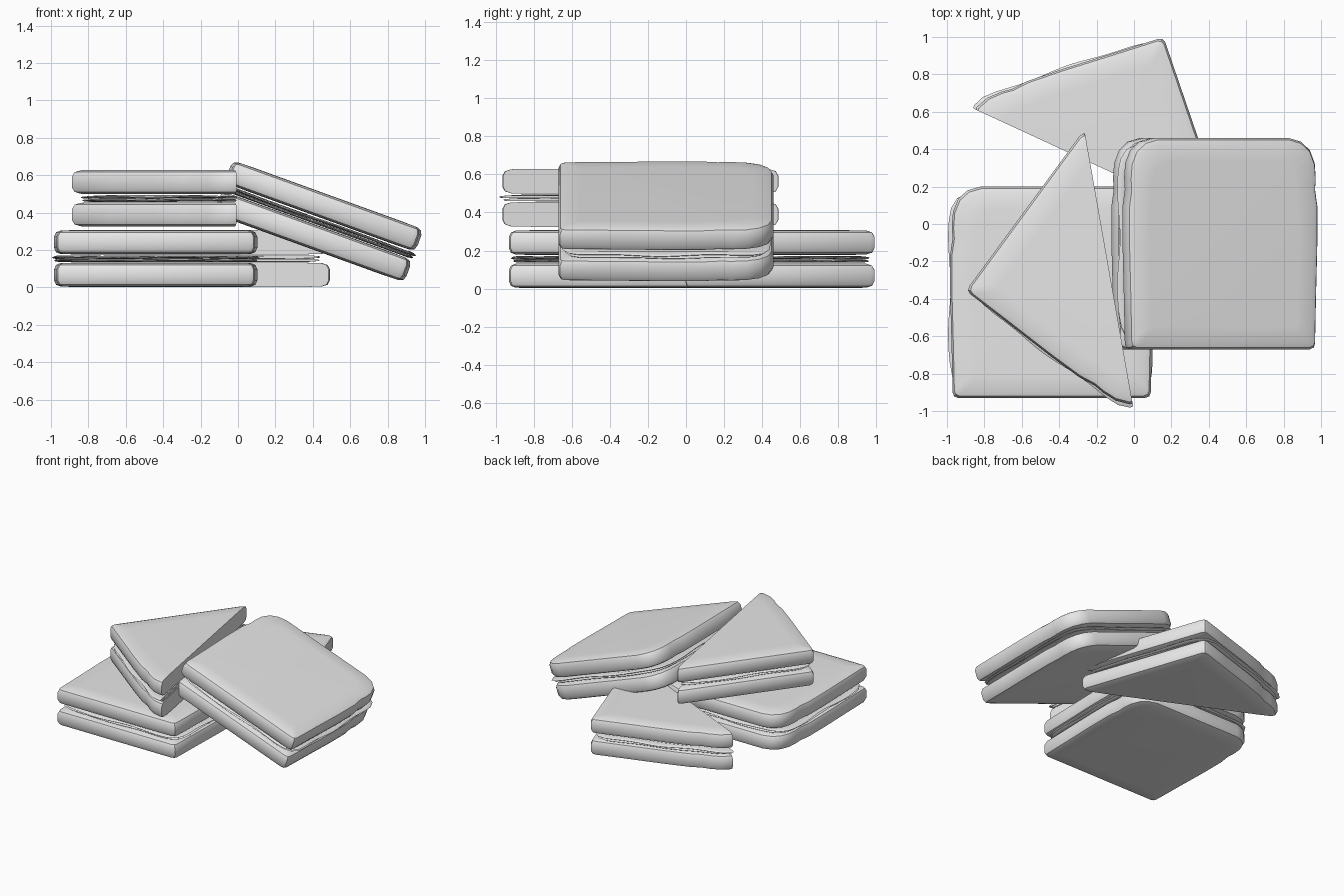
import bpy, bmesh, math
from mathutils import Matrix, Vector

cube = bpy.data.objects.get("Cube")
if cube:
    bpy.data.objects.remove(cube, do_unlink=True)

grey = bpy.data.materials.new("plain_grey")
grey.use_nodes = True
colour = (0.8, 0.8, 0.8, 1)
grey.diffuse_color = colour
grey.node_tree.nodes["Principled BSDF"].inputs["Base Color"].default_value = colour

# Right half of the bread outline, from the base up to the crown
HALF = [(0.50, -0.565), (0.522, -0.556), (0.53, -0.535), (0.535, -0.3), (0.543, 0.0),
        (0.543, 0.2), (0.53, 0.29), (0.534, 0.35), (0.528, 0.43), (0.50, 0.50),
        (0.45, 0.545), (0.38, 0.565)]
BREAD = HALF + [(-x, y) for x, y in reversed(HALF)]

# Rounded edge profile of a slice: (inset, height)
SLICE = [(0.12, 0), (0.035, 0.002), (0.01, 0.012), (0, 0.035),
         (0, 0.095), (0.01, 0.118), (0.035, 0.128), (0.12, 0.13)]
SHEET = [(0.03, 0), (0.005, 0.003), (0, 0.007), (0.005, 0.011), (0.03, 0.014)]


def sheet_outline(size, wobble, phase):
    """Rounded square with a gently uneven edge."""
    pts = []
    for i in range(72):
        a = math.tau * i / 72
        c, s = math.cos(a), math.sin(a)
        r = (abs(c) ** 9 + abs(s) ** 9) ** (-1 / 9)
        r *= size + wobble * math.sin(7 * a + phase)
        pts.append((r * c, r * s))
    return pts


def loft(name, outline, profile, z0, matrix, half, ripple=0.0):
    """Stack scaled copies of an outline, optionally cut along the diagonal."""
    bm = bmesh.new()
    rings = []
    for inset, z in profile:
        k = 1 - inset / 0.55
        rings.append([bm.verts.new((x * k, y * k, z0 + z + ripple * math.sin(9 * x + 11 * y)))
                      for x, y in outline])
    n = len(outline)
    for low, high in zip(rings, rings[1:]):
        for i in range(n):
            j = (i + 1) % n
            bm.faces.new((low[i], low[j], high[j], high[i]))
    bm.faces.new(rings[0][::-1])
    bm.faces.new(rings[-1])
    if half:
        bmesh.ops.bisect_plane(bm, geom=bm.verts[:] + bm.edges[:] + bm.faces[:],
                               plane_co=(0, 0, 0), plane_no=Vector((-1.13, 1.08, 0)).normalized(),
                               clear_outer=True)
        bmesh.ops.holes_fill(bm, edges=[e for e in bm.edges if e.is_boundary], sides=0)
    bmesh.ops.recalc_face_normals(bm, faces=bm.faces[:])
    mesh = bpy.data.meshes.new(name)
    bm.to_mesh(mesh)
    bm.free()
    mesh.materials.append(grey)
    obj = bpy.data.objects.new(name, mesh)
    obj.matrix_world = matrix
    bpy.context.collection.objects.link(obj)
    bpy.ops.object.select_all(action='DESELECT')
    obj.select_set(True)
    bpy.context.view_layer.objects.active = obj
    bpy.ops.object.shade_smooth_by_angle(angle=math.radians(40))


def sandwich(name, location, turn=0, tilt=0, half=False):
    """Two slices of bread around two thin sheets of filling."""
    m = (Matrix.Translation(location) @ Matrix.Rotation(math.radians(tilt), 4, 'Y')
         @ Matrix.Rotation(math.radians(turn), 4, 'Z'))
    loft(name + "_bottom_slice", BREAD, SLICE, 0.003, m, half)
    loft(name + "_lower_filling", sheet_outline(0.538, 0.005, 0.5), SHEET, 0.138, m, half, 0.002)
    loft(name + "_upper_filling", sheet_outline(0.547, 0.007, 2), SHEET, 0.155, m, half, 0.003)
    loft(name + "_top_slice", BREAD, SLICE, 0.177, m, half)


sandwich("flat_sandwich", (-0.44, -0.365, 0))
sandwich("leaning_sandwich", (0.377, -0.105, 0.208), tilt=19.9)
sandwich("upper_half_sandwich", (-0.13, -0.265, 0.322), turn=-126.3, half=True)
sandwich("back_half_sandwich", (-0.205, 0.315, 0), turn=108.9, half=True)
